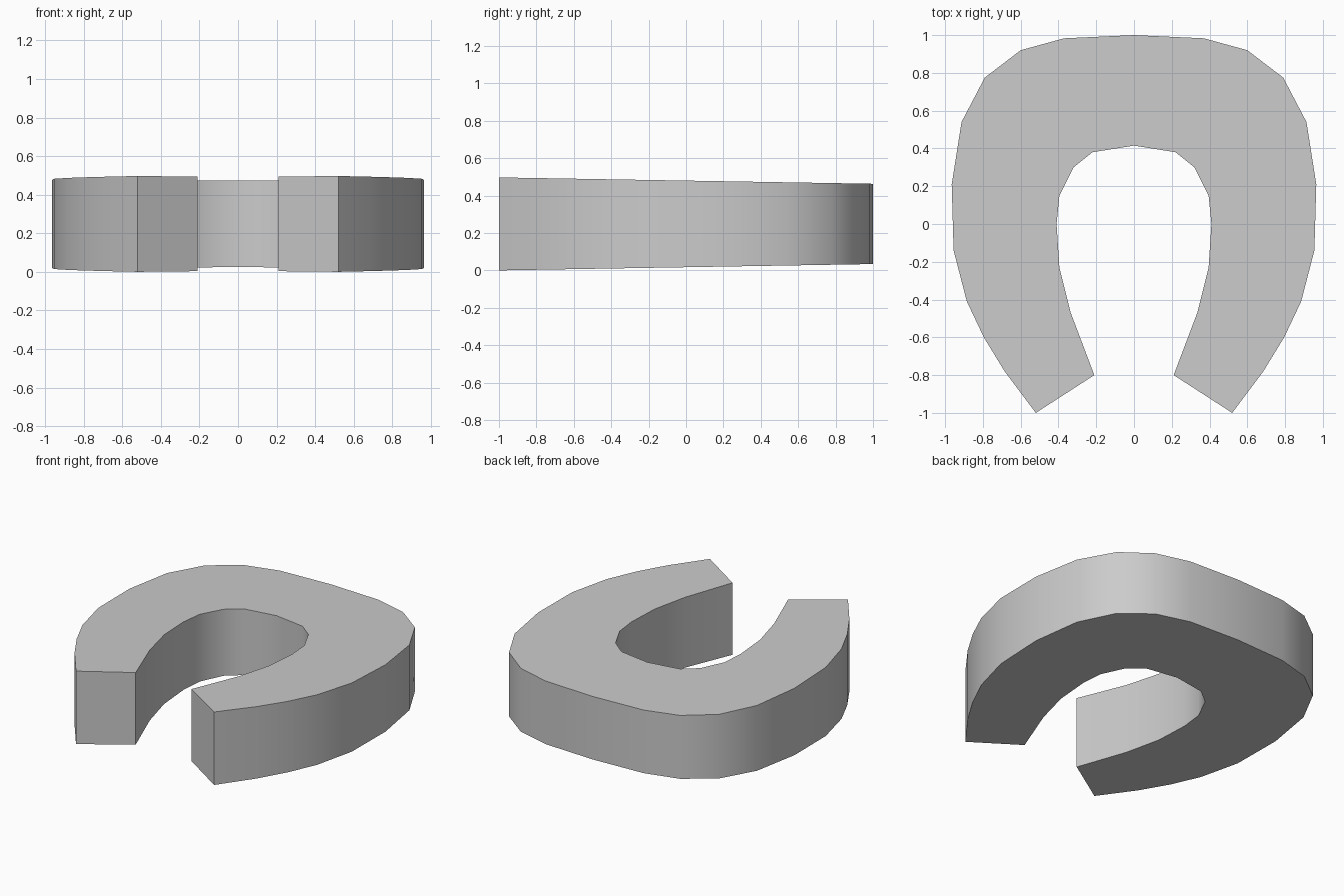
import bpy
import bmesh
import math

cube = bpy.data.objects.get("Cube")
if cube:
    bpy.data.objects.remove(cube, do_unlink=True)

# Plain grey metal
grey = bpy.data.materials.new("grey metal")
grey.use_nodes = True
colour = (0.6, 0.6, 0.6, 1)
grey.diffuse_color = colour
grey.node_tree.nodes["Principled BSDF"].inputs["Base Color"].default_value = colour

# Left half of the outline, from the toe at the back to the heel at the front
OUTER = [(0, 1), (.37, .983), (.6, .92), (.79, .775), (.913, .54), (.965, .21),
         (.955, -.14), (.885, -.41), (.795, -.6), (.685, -.78), (.52, -1)]
INNER = [(.21, -.8), (.335, -.47), (.395, -.23), (.41, 0), (.395, .15),
         (.32, .3), (.22, .38), (0, .415)]


def mirrored(points):
    return [(-x, y) for x, y in reversed(points) if x > 0]


outline = OUTER + INNER + mirrored(INNER) + mirrored(OUTER)


# Thickness tapers evenly from the heels to the toe
def inset(y):
    return 0.017 * (y + 1)


bm = bmesh.new()
bottom = [bm.verts.new((x, y, inset(y))) for x, y in outline]
top = [bm.verts.new((x, y, 0.497 - inset(y))) for x, y in outline]
bm.faces.new(top)
bm.faces.new(bottom[::-1])
for i in range(len(outline)):
    j = (i + 1) % len(outline)
    bm.faces.new((bottom[i], bottom[j], top[j], top[i]))
bmesh.ops.recalc_face_normals(bm, faces=bm.faces)

mesh = bpy.data.meshes.new("horseshoe")
bm.to_mesh(mesh)
bm.free()
mesh.materials.append(grey)
shoe = bpy.data.objects.new("horseshoe", mesh)
bpy.context.collection.objects.link(shoe)

# Smooth walls, sharp rims and heels
bpy.ops.object.select_all(action='DESELECT')
shoe.select_set(True)
bpy.context.view_layer.objects.active = shoe
bpy.ops.object.shade_smooth_by_angle(angle=math.radians(42))
